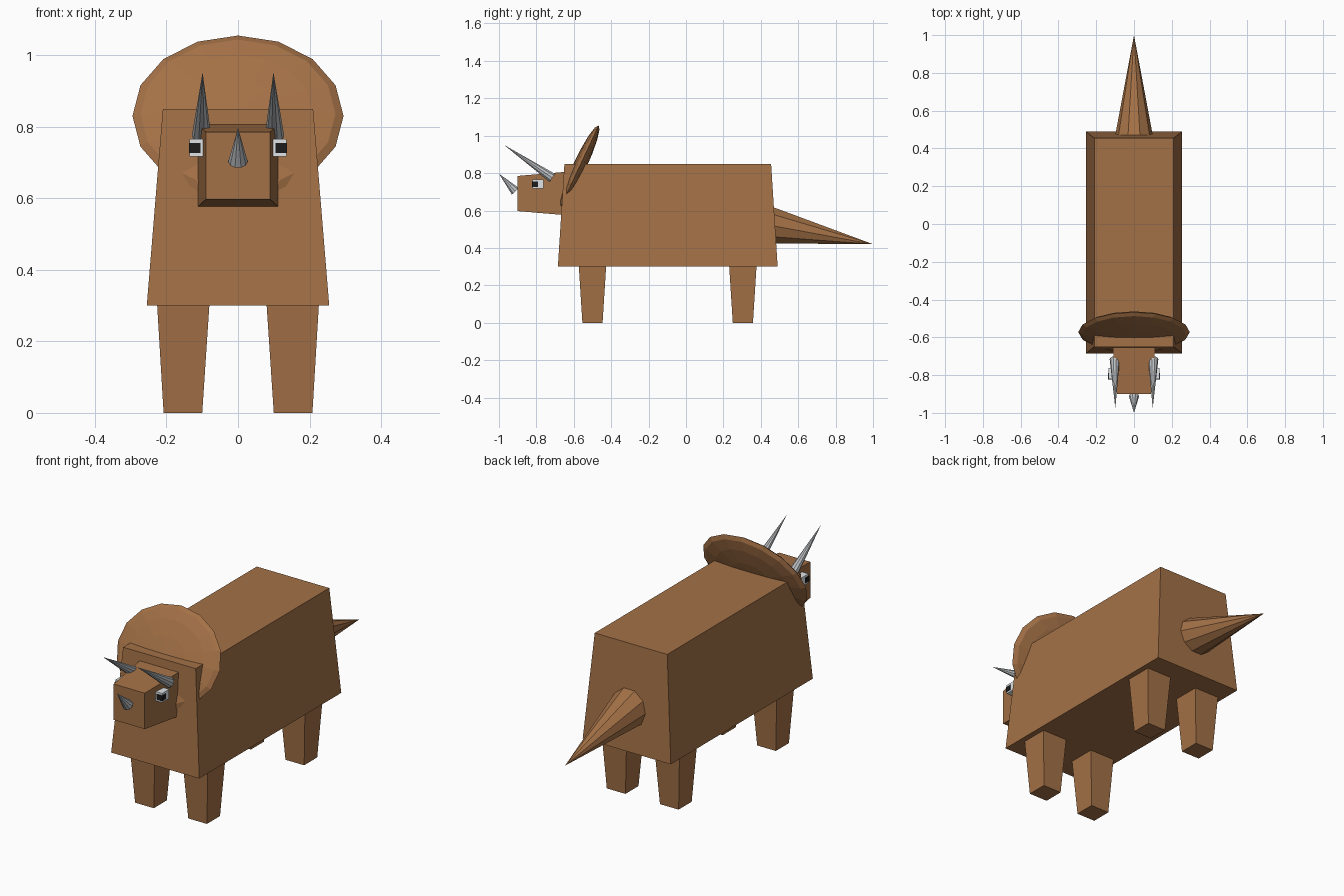
import bpy, bmesh
from math import sin, cos, pi, radians
from mathutils import Vector, Matrix

cube = bpy.data.objects.get("Cube")
if cube:
    bpy.data.objects.remove(cube, do_unlink=True)


def material(name, rgb):
    m = bpy.data.materials.new(name)
    m.use_nodes = True
    m.diffuse_color = (*rgb, 1)
    m.node_tree.nodes["Principled BSDF"].inputs["Base Color"].default_value = (*rgb, 1)
    return m


BROWN = material("brown_hide", (0.37, 0.165, 0.062))
GREY = material("grey_horn", (0.5, 0.52, 0.54))
WHITE = material("eye_white", (0.8, 0.83, 0.85))
BLACK = material("pupil_black", (0.012, 0.012, 0.012))


def finish(name, bm, mat):
    bmesh.ops.recalc_face_normals(bm, faces=bm.faces)
    mesh = bpy.data.meshes.new(name)
    bm.to_mesh(mesh)
    bm.free()
    mesh.materials.append(mat)
    obj = bpy.data.objects.new(name, mesh)
    bpy.context.collection.objects.link(obj)
    return obj


def loft(name, ring_a, ring_b, mat):
    """Closed solid between two rings with the same number of points."""
    bm = bmesh.new()
    a = [bm.verts.new(p) for p in ring_a]
    b = [bm.verts.new(p) for p in ring_b]
    n = len(a)
    bm.faces.new(a)
    bm.faces.new(b)
    for i in range(n):
        j = (i + 1) % n
        bm.faces.new((a[i], a[j], b[j], b[i]))
    return finish(name, bm, mat)


def rect_z(x0, x1, y0, y1, z):
    return [(x0, y0, z), (x1, y0, z), (x1, y1, z), (x0, y1, z)]


def rect_y(x0, x1, z0, z1, y):
    return [(x0, y, z0), (x1, y, z0), (x1, y, z1), (x0, y, z1)]


def spike(name, base, tip, radius, mat, sides=10):
    """Cone whose base ring is square to its axis."""
    base, tip = Vector(base), Vector(tip)
    side = Vector((1, 0, 0))
    up = (tip - base).cross(side).normalized()
    bm = bmesh.new()
    ring = [bm.verts.new(base + radius * (cos(t) * side + sin(t) * up))
            for t in (2 * pi * i / sides for i in range(sides))]
    point = bm.verts.new(tip)
    bm.faces.new(ring)
    for i in range(sides):
        bm.faces.new((ring[i], ring[(i + 1) % sides], point))
    return finish(name, bm, mat)


# Body: block tapering upward
loft("body", rect_z(-0.255, 0.255, -0.685, 0.49, 0.30),
     rect_z(-0.21, 0.21, -0.65, 0.455, 0.85), BROWN)

# Head: block tapering toward the snout
loft("head", rect_y(-0.09, 0.09, 0.597, 0.785, -0.90),
     rect_y(-0.114, 0.114, 0.575, 0.807, -0.64), BROWN)

# Neck frill: flattened, tilted sphere
bm = bmesh.new()
bmesh.ops.create_uvsphere(bm, u_segments=16, v_segments=8, radius=1)
bm.transform(Matrix.Translation((0, -0.572, 0.83)) @ Matrix.Rotation(radians(65), 4, 'X')
             @ Matrix.Diagonal((0.295, 0.248, 0.036, 1)))
finish("neck_frill", bm, BROWN)

# Tail and nose horn
spike("tail", (0, 0.45, 0.521), (0, 1.0, 0.42), 0.103, BROWN)
spike("nose_horn", (0, -0.912, 0.703), (0, -1.0, 0.797), 0.027, GREY)

# Paired parts
for side, s in (("left", 1), ("right", -1)):
    for end, y in (("front", -0.5), ("back", 0.304)):
        loft(f"{end}_{side}_leg",
             rect_z(s * 0.10, s * 0.208, y - 0.054, y + 0.054, 0),
             rect_z(s * 0.08, s * 0.226, y - 0.073, y + 0.073, 0.302), BROWN)
    spike(f"{side}_brow_horn", (s * 0.102, -0.715, 0.775),
          (s * 0.099, -0.975, 0.952), 0.027, GREY)
    loft(f"{side}_eye", rect_y(s * 0.09, s * 0.135, 0.717, 0.765, -0.82),
         rect_y(s * 0.09, s * 0.135, 0.717, 0.765, -0.762), WHITE)
    loft(f"{side}_pupil", rect_y(s * 0.105, s * 0.137, 0.726, 0.754, -0.824),
         rect_y(s * 0.105, s * 0.137, 0.726, 0.754, -0.79), BLACK)
